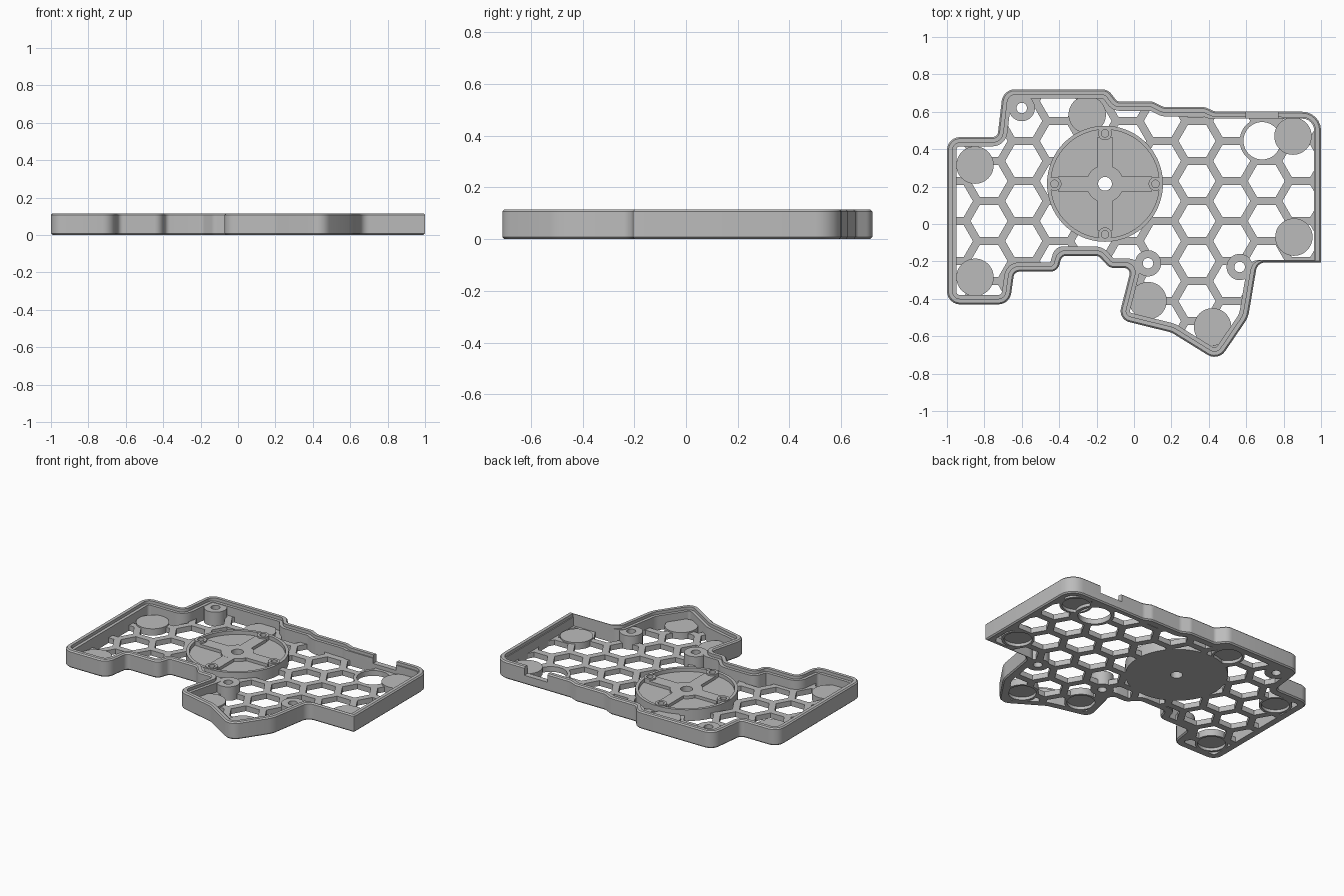
import bpy, bmesh, math
from mathutils import Vector, Matrix

cube = bpy.data.objects.get("Cube")
if cube:
    bpy.data.objects.remove(cube)

grey = bpy.data.materials.new("matte_grey")
grey.use_nodes = True
grey.diffuse_color = (0.5, 0.5, 0.5, 1)
grey.node_tree.nodes["Principled BSDF"].inputs["Base Color"].default_value = (0.5, 0.5, 0.5, 1)

HEIGHT, FLOOR = 0.115, 0.035

# Case outline, counter-clockwise: x, y, corner radius, wall thickness of the edge that follows
OUTLINE = [
    (-1, .465, .07, .05), (-1, -.43, .07, .05), (-.665, -.43, .07, .05), (-.64, -.255, .03, .05),
    (-.41, -.255, .05, .05), (-.385, -.17, .03, .05), (-.19, -.17, .04, .05), (-.13, -.235, .05, .05),
    (-.015, -.235, .03, .05), (-.085, -.51, .06, .05), (.2, -.58, .1, .05), (.45, -.735, .07, .05),
    (.61, -.5, .15, .05), (.66, -.205, .05, .012), (1, -.205, .002, .037), (1, .6, .1, .037),
    (.43, .602, .05, .05), (.38, .625, .05, .05), (.16, .625, .05, .05), (.1, .655, .05, .05),
    (-.09, .655, .03, .05), (-.14, .72, .06, .05), (-.7, .72, .07, .05), (-.73, .465, .03, .05)]


def finish(name, bm, smooth=True):
    bmesh.ops.remove_doubles(bm, verts=bm.verts, dist=1e-5)
    bmesh.ops.recalc_face_normals(bm, faces=bm.faces)
    mesh = bpy.data.meshes.new(name)
    bm.to_mesh(mesh)
    bm.free()
    mesh.materials.append(grey)
    ob = bpy.data.objects.new(name, mesh)
    bpy.context.collection.objects.link(ob)
    if smooth:
        shade(ob)
    return ob


def activate(ob):
    bpy.ops.object.select_all(action='DESELECT')
    ob.select_set(True)
    bpy.context.view_layer.objects.active = ob


def shade(ob):
    activate(ob)
    bpy.ops.object.shade_smooth_by_angle(angle=math.radians(30))


def cut(ob, cutter):
    cutter.hide_render = True
    mod = ob.modifiers.new("cut", 'BOOLEAN')
    mod.operation, mod.solver, mod.use_self = 'DIFFERENCE', 'EXACT', True
    mod.object = cutter
    activate(ob)
    bpy.ops.object.modifier_apply(modifier=mod.name)
    bpy.data.objects.remove(cutter)


def inset_outline(limit, steps=6):
    """Outline moved inwards by at most limit, with rounded corners."""
    n = len(OUTLINE)
    pts = [Vector(p[:2]) for p in OUTLINE]
    dirs = [(pts[(i + 1) % n] - pts[i]).normalized() for i in range(n)]
    dist = [min(limit, p[3]) for p in OUTLINE]
    corners = []
    for i in range(n):
        a, b = dirs[i - 1], dirs[i]
        pa = pts[i] + Vector((-a.y, a.x)) * dist[i - 1]
        pb = pts[i] + Vector((-b.y, b.x)) * dist[i]
        corners.append(pa + a * ((pb - pa).cross(b) / a.cross(b)))
    ring = []
    for i, c in enumerate(corners):
        a, b = dirs[i - 1], dirs[i]
        turn = a.angle_signed(b) * -1
        d = min(dist[i - 1], dist[i])
        radius = max(.002, OUTLINE[i][2] - d * math.copysign(1, turn))
        room = min((c - corners[i - 1]).length, (corners[(i + 1) % n] - c).length) * .48
        t = min(radius * math.tan(abs(turn) / 2), room)
        radius = t / math.tan(abs(turn) / 2)
        side = math.copysign(1, turn)
        centre = c - a * t + Vector((-a.y, a.x)) * radius * side
        spoke = c - a * t - centre
        for k in range(steps + 1):
            ring.append(centre + Matrix.Rotation(turn * k / steps, 2) @ spoke)
    return ring


def lathe(name, x, y, profile, segs=48):
    bm = bmesh.new()
    verts = [bm.verts.new((x + r, y, z)) for r, z in profile]
    edges = [bm.edges.new((v, verts[i - 1])) for i, v in enumerate(verts)]
    bmesh.ops.spin(bm, geom=verts + edges, cent=(x, y, 0), axis=(0, 0, 1),
                   angle=2 * math.pi, steps=segs)
    bad = [f for f in bm.faces if f.calc_area() < 1e-10]
    bmesh.ops.delete(bm, geom=bad, context='FACES')
    return finish(name, bm)


def tube(name, x, y, inner, outer, low, high):
    return lathe(name, x, y, [(inner, low), (outer, low), (outer, high), (inner, high)])


def box(name, low, high):
    low, high = Vector(low), Vector(high)
    bm = bmesh.new()
    bmesh.ops.create_cube(bm, size=1, matrix=Matrix.Translation((low + high) / 2)
                          @ Matrix.Diagonal((*(high - low), 1)))
    return finish(name, bm, False)


# Outer wall: chamfered outside, raised lip, inner ledge
section = [(.008, 0), (0, .008), (0, HEIGHT - .008), (.008, HEIGHT),
           (.03, HEIGHT), (.03, .095), (.05, .095), (.05, 0)]
bm = bmesh.new()
rings = [[bm.verts.new((p.x, p.y, z)) for p in inset_outline(d)] for d, z in section]
for j, ring in enumerate(rings):
    prev = rings[j - 1]
    for i in range(len(ring)):
        bm.faces.new((prev[i - 1], prev[i], ring[i], ring[i - 1]))
wall = finish("outer_wall", bm, False)
cut(wall, box("port_cutter", (.6, .5, .06), (.77, .7, .2)))
shade(wall)

# Features standing in the floor
PADS = [(-.85, .315), (-.25, .585), (.85, .47), (.855, -.07), (-.85, -.285), (.075, -.41), (.42, -.55)]
POSTS = [(-.6, .62), (.075, -.21), (.565, -.23)]
HUB = (-.155, .215)
RING = (.685, .445)

# Floor plate
bm = bmesh.new()
face = bm.faces.new([bm.verts.new((p.x, p.y, 0)) for p in inset_outline(.05)])
top = bmesh.ops.extrude_face_region(bm, geom=[face])
bmesh.ops.translate(bm, vec=(0, 0, FLOOR),
                    verts=[v for v in top["geom"] if isinstance(v, bmesh.types.BMVert)])
floor = finish("honeycomb_floor", bm, False)

# Honeycomb holes
PITCH = .214
bm = bmesh.new()
for col in range(-8, 6):
    for row in range(-6, 5):
        x = .337 + col * PITCH * math.sqrt(3) / 2
        y = .23 + (row + (col % 2) / 2) * PITCH
        bmesh.ops.create_cone(bm, cap_ends=True, segments=6, radius1=.099, radius2=.099, depth=.2,
                              matrix=Matrix.Translation((x, y, 0)) @ Matrix.Rotation(math.pi / 2, 4, 'Z'))
hexes = finish("hex_cutter", bm, False)
# keep a hexagon point along x whatever the cone's starting angle
first = hexes.data.vertices[0].co - Vector((.337 - 8 * PITCH * math.sqrt(3) / 2, .23 - 6 * PITCH, 0))
if abs(first.y) > .09 and abs(first.x) < .01:
    for k, v in enumerate(hexes.data.vertices):
        c = Vector((.337 + (k // 12 // 11 - 8) * PITCH * math.sqrt(3) / 2, 0, 0))
        c.y = .23 + (k // 12 % 11 - 6 + ((k // 12 // 11) % 2) / 2) * PITCH
        d = v.co - c
        v.co = c + Vector((-d.y, d.x, d.z))
cut(floor, hexes)

# Sockets for the round features
bm = bmesh.new()
for (x, y), r in [(p, .1) for p in PADS] + [(p, .07) for p in POSTS] + [(HUB, .31), (RING, .12)]:
    bmesh.ops.create_cone(bm, cap_ends=True, segments=48, radius1=r, radius2=r, depth=.2,
                          matrix=Matrix.Translation((x, y, 0)))
cut(floor, finish("socket_cutter", bm, False))

# Foot pads with a recess underneath
for i, (x, y) in enumerate(PADS):
    lathe(f"foot_pad_{i + 1}", x, y,
          [(0, .02), (.085, .02), (.085, 0), (.1, 0), (.1, .045), (0, .045)])

# Screw posts and the open ring
for i, (x, y) in enumerate(POSTS):
    tube(f"screw_post_{i + 1}", x, y, .028, .07, 0, .092)
tube("open_ring", *RING, .1, .12, 0, FLOOR)

# Round mount: rimmed plate, hub, cross ribs and small bosses
hx, hy = HUB
lathe("mount_plate", hx, hy, [(.037, 0), (.31, 0), (.31, .075), (.29, .075), (.29, .05), (.037, .05)], 72)
tube("mount_hub", hx, hy, .037, .1, .05, .07)
for i in range(4):
    dx, dy = [(1, 0), (0, 1), (-1, 0), (0, -1)][i]
    ends = [(hx + dx * r + dy * s, hy + dy * r + dx * s) for r, s in ((.08, -.04), (.25, .04))]
    (x0, x1), (y0, y1) = [sorted(v) for v in zip(*ends)]
    box(f"mount_rib_{i + 1}", (x0, y0, .05), (x1, y1, .0699))
    tube(f"mount_boss_{i + 1}", hx + dx * .27, hy + dy * .27, .02, .037, .05, .08)
